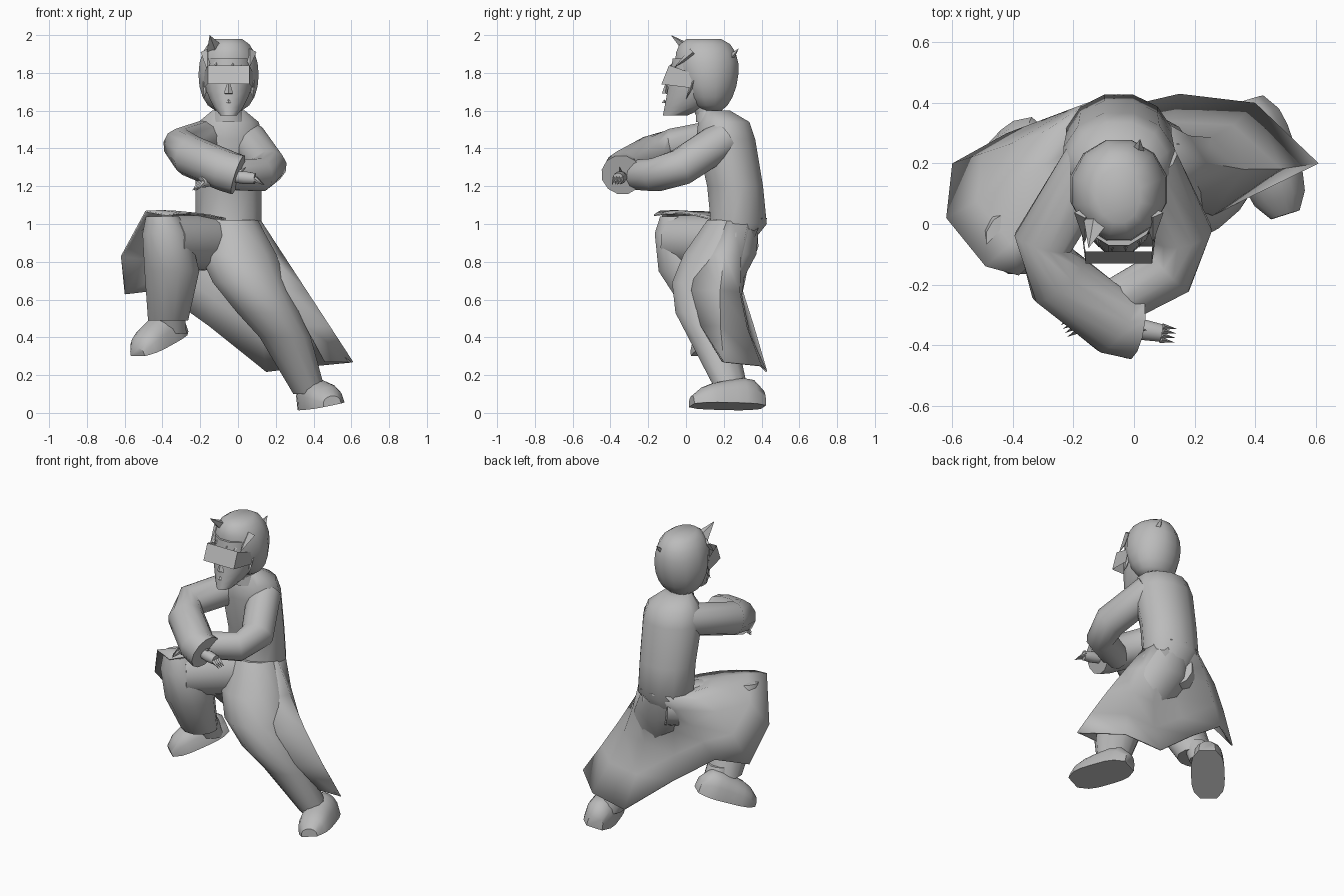
import bpy
import math
from mathutils import Vector

if "Cube" in bpy.data.objects:
    bpy.data.objects.remove(bpy.data.objects["Cube"], do_unlink=True)

grey = bpy.data.materials.new("plain grey")
grey.use_nodes = True
grey.diffuse_color = (.5, .5, .5, 1)
grey.node_tree.nodes["Principled BSDF"].inputs["Base Color"].default_value = grey.diffuse_color
UP = Vector((0, 0, 1))
MIDDLE = -.05


def add_mesh(name, verts, faces, sharp_angle=50):
    """Create an object with consistent normals and smooth shading."""
    mesh = bpy.data.meshes.new(name)
    mesh.from_pydata(verts, [], faces)
    mesh.materials.append(grey)
    obj = bpy.data.objects.new(name, mesh)
    bpy.context.collection.objects.link(obj)
    bpy.ops.object.select_all(action="DESELECT")
    bpy.context.view_layer.objects.active = obj
    obj.select_set(True)
    bpy.ops.object.mode_set(mode="EDIT")
    bpy.ops.mesh.select_all(action="SELECT")
    bpy.ops.mesh.normals_make_consistent(inside=False)
    bpy.ops.object.mode_set(mode="OBJECT")
    bpy.ops.object.shade_smooth_by_angle(angle=math.radians(sharp_angle))
    return obj


def bridge(name, rings):
    """Join rings of equal size into a skin with end caps."""
    sides = len(rings[0])
    verts = [vert for ring in rings for vert in ring]
    faces = [list(range(sides)), list(range(len(verts) - sides, len(verts)))]
    for start in range(0, len(verts) - sides, sides):
        for i in range(sides):
            a, b = start + i, start + (i + 1) % sides
            faces.append([a, b, b + sides, a + sides])
    return add_mesh(name, verts, faces)


def ellipse(centre, across, up, sides=12):
    """Points of an ellipse with the given half axes."""
    turns = [math.tau * (i + .5) / sides for i in range(sides)]
    return [centre + across * math.cos(turn) + up * math.sin(turn) for turn in turns]


def stack(name, sections, depth=1, growth=0):
    """Loft level ellipses given as (x, y, z, half width); growth deepens the upper ones."""
    rings = []
    for k, (x, y, z, width) in enumerate(sections):
        ratio = depth + growth * k / len(sections)
        rings.append(ellipse(Vector((x, y, z)), Vector((width, 0, 0)), Vector((0, width * ratio, 0))))
    return bridge(name, rings)


def limb(name, sections):
    """Loft circles square to a path of (x, y, z, radius)."""
    points = [Vector(section[:3]) for section in sections]
    rings = []
    for k, point in enumerate(points):
        before, after = points[max(k - 1, 0)], points[min(k + 1, len(points) - 1)]
        along = (after - before).normalized()
        across = along.cross(UP).normalized()
        radius = sections[k][3]
        rings.append(ellipse(point, across * radius, across.cross(along) * radius))
    return bridge(name, rings)


def spike(name, base, tip, width):
    """Flattened pyramid for a tuft of hair or a finger."""
    base, tip = Vector(base), Vector(tip)
    side = (tip - base).cross(Vector((0, 1, 0))).normalized() * width
    out = (tip - base).cross(side).normalized() * width * .7
    verts = [base + side, base + out, base - side, base - out, tip]
    return add_mesh(name, verts, [[0, 1, 4], [1, 2, 4], [2, 3, 4], [3, 0, 4], [0, 1, 2, 3]])


def hand(name, wrist, knuckles):
    """Palm with four tapering fingers and a thumb."""
    wrist, knuckles = Vector(wrist), Vector(knuckles)
    along = (knuckles - wrist).normalized()
    across = along.cross(UP).normalized()
    limb(name + "_palm", [(*wrist, .03), (*wrist.lerp(knuckles, .5), .035), (*knuckles, .03)])
    for i in range(4):
        base = knuckles + across * .015 * (i - 1.5)
        spike(name + "_finger", base, base + along * .05 - UP * .03, .015)
    spike(name + "_thumb", wrist, wrist.lerp(knuckles, .6) + UP * .06, .02)


def shoe(name, heel, toe, roll):
    """Dome over a flat sole, low and rounded at the toe; roll lifts the outer edge."""
    heel, toe = Vector(heel), Vector(toe)
    across = ((toe - heel).cross(UP).normalized() - UP * roll).normalized()
    up = across.cross(toe - heel).normalized()
    rings = []
    for k in range(8):
        t = k / 7
        rounding = 1 - .5 * (2 * t - 1) ** 4
        arch = [math.pi * i / 8 for i in range(9)]
        width, height = .1 * rounding, (.18 - .08 * t) * rounding
        rings.append([heel.lerp(toe, t) + across * width * math.cos(turn)
                      + up * height * math.sin(turn) ** .7 for turn in arch[1:-1]]
                     + [heel.lerp(toe, t) - across * width, heel.lerp(toe, t) + across * width])
    return bridge(name, rings)


# Torso, neck and collar
torso = [(.17, .8, .12), (.28, 1, .18), (.26, 1.2, .18), (.21, 1.45, .19), (.2, 1.54, .165), (.16, 1.6, .09)]
stack("torso", [(MIDDLE, *section) for section in torso], depth=.85)
stack("neck", [(MIDDLE, .15, 1.5, .07), (MIDDLE, .06, 1.7, .06)])
stack("collar", [(MIDDLE, .15, 1.54, .1), (MIDDLE, .12, 1.6, .07)])

# Egg-shaped head, its jaw longer than it is wide
head = []
for k in range(8):
    t = k / 7
    radius = .045 + .085 * min(1, 2 * t) ** .7
    jaw = 1.5 - .5 * k / 8
    head.append((MIDDLE, radius * jaw + .05 * t - .125, 1.575 + .3 * t, radius))
stack("head", head, depth=1.5, growth=-.5)
spike("nose", (MIDDLE, -.11, 1.69), (MIDDLE, -.1, 1.77), .025)
spike("lips", (MIDDLE, -.115, 1.64), (MIDDLE, -.115, 1.66), .02)

# Hair cap, deeper towards the crown, with fringe and loose tufts
hair = []
for k in range(1, 10):
    turn = math.pi * k / 10
    hair.append((MIDDLE, .14 - .005 * k, 1.79 - .2 * math.cos(turn), .165 * math.sin(turn) ** .7))
stack("hair", hair, depth=.75, growth=.6)
for i in range(6):
    x, bow = .045 * (i - 2.5), .015 * abs(i - 2.5)
    spike("fringe", (MIDDLE + x, bow, 1.91), (MIDDLE + x, bow - .1, 1.81 + .02 * (i % 2)), .035)
spike("front_tuft", (-.12, .02, 1.92), (-.15, -.08, 2), .05)
spike("back_tuft", (0, .2, 1.84), (.02, .28, 1.93), .05)

# Visor plate, with a temple and a sideburn on each side
for side in (-1, 1):
    x = MIDDLE + side * .11
    back = x + side * .02
    add_mesh("temple", [(x, -.13, 1.74), (x, -.09, 1.84), (back, .03, 1.8), (back, .03, 1.72)], [[0, 1, 2, 3]])
    spike("sideburn", (x, .06, 1.8), (back, 0, 1.66), .03)
add_mesh("visor", [(MIDDLE + side * .11, y, z) for side, y, z in
                   ((-1, -.13, 1.74), (1, -.13, 1.74), (1, -.09, 1.84), (-1, -.09, 1.84))], [[0, 1, 2, 3]])

# Right arm lies across the chest, left arm sits below it
limb("right_sleeve", [(-.14, .2, 1.46, .1), (-.3, -.06, 1.41, .1), (-.25, -.18, 1.36, .11),
                      (-.06, -.33, 1.28, .11), (0, -.34, 1.26, .11)])
limb("left_sleeve", [(.05, .2, 1.45, .1), (.16, -.03, 1.3, .1), (.12, -.16, 1.26, .09), (-.1, -.28, 1.26, .08)])
hand("right_hand", (-.02, -.34, 1.25), (.09, -.36, 1.24))
hand("left_hand", (-.1, -.28, 1.25), (-.19, -.33, 1.22))

# Left leg stretched out to the side, right leg raised and bent
stack("left_leg", [(-.04, .25, 1.02, .15), (0, .18, .84, .21), (.06, .11, .69, .2), (.16, .1, .53, .17),
                   (.25, .14, .4, .14), (.38, .25, .1, .09)], depth=.95)
limb("right_thigh", [(-.05, .3, .91, .12), (-.2, .15, .9, .15), (-.38, -.04, .91, .14)])
stack("right_shin", [(-.4, -.05, 1.04, .09), (-.38, -.04, .95, .13), (-.35, 0, .75, .15), (-.37, .13, .49, .11)])
stack("right_ankle", [(-.35, .22, .42, .08), (-.36, .15, .56, .08)])
shoe("left_shoe", (.38, .41, .03), (.5, .03, .04), roll=.2)
shoe("right_shoe", (-.3, .32, .43), (-.53, .06, .3), roll=0)

# Coat skirt tucked in behind the hips, from the left front edge round to the right knee
hem = [(.46, .19, .27), (.61, .2, .27), (.4, .4, .25), (.15, .43, .22), (-.15, .36, .46),
       (-.42, .3, .65), (-.6, .2, .63), (-.62, .02, .83), (-.49, -.14, 1.07), (-.38, -.17, 1.05)]
columns = []
for i, point in enumerate(hem):
    turn = math.radians(35 * i - 50)
    waist = Vector((MIDDLE + .17 * math.cos(turn), .28 + .15 * math.sin(turn), 1.03))
    low = Vector(point)
    if i == 0:
        bulge = Vector((0, -.15, 0))
    elif i < 5:
        bulge = Vector((0, -.04 * min(i, 3), 0))
    else:
        bulge = UP * (.12 if i > 5 and low.z < 1 else .02)
    columns.append([waist.lerp(low, t) + bulge * math.sin(math.pi * t) for t in (0, .25, .5, .75, 1)])
rows = len(columns[0])
skirt_faces = [[c * rows + r, c * rows + r + 1, (c + 1) * rows + r + 1, (c + 1) * rows + r]
               for c in range(len(hem) - 1) for r in range(rows - 1)]
skirt = add_mesh("coat_skirt", [vert for column in columns for vert in column], skirt_faces, 60)
skirt.modifiers.new("cloth thickness", "SOLIDIFY").thickness = .008
